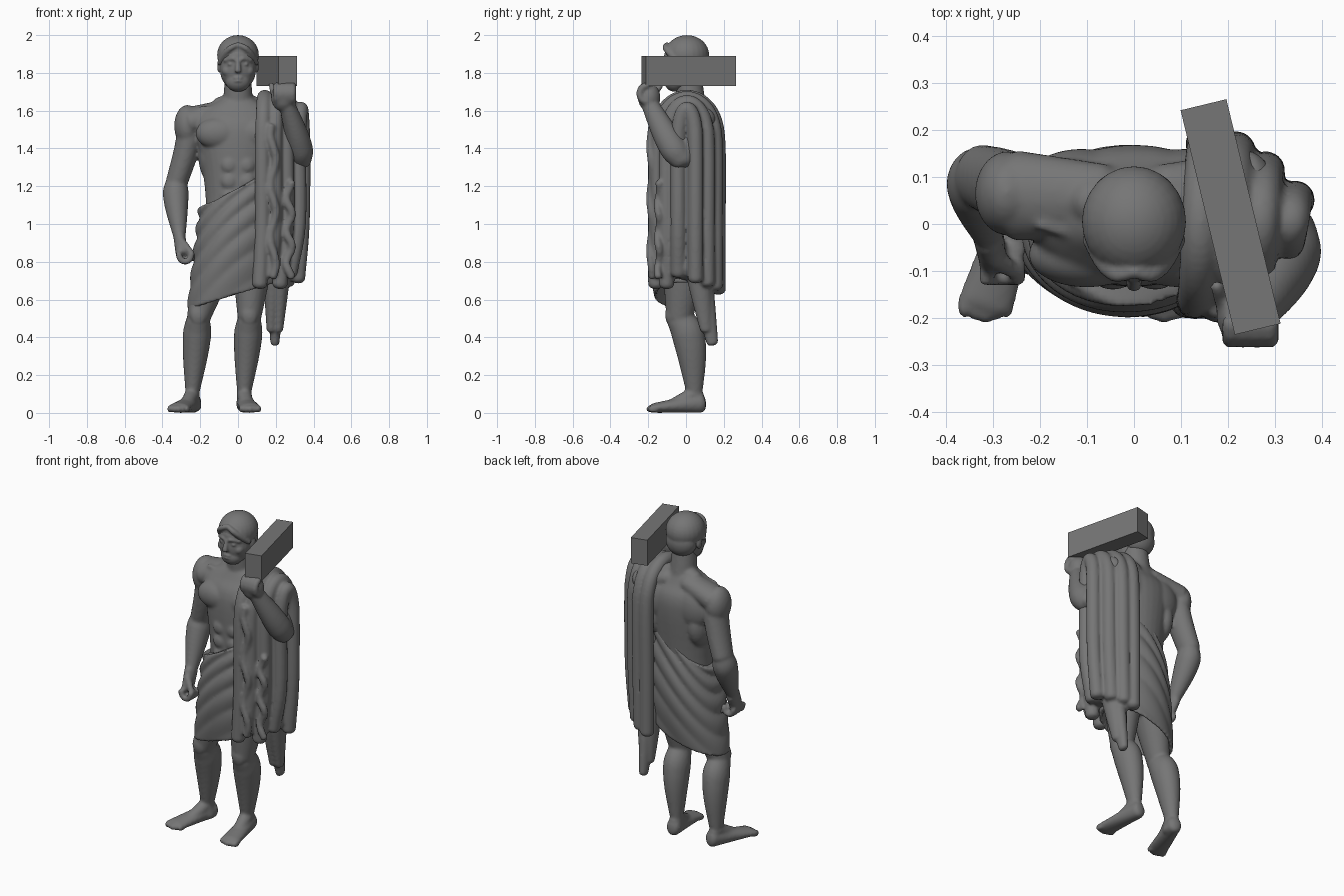
import bpy, bmesh
from math import sin, cos, pi
from mathutils import Vector, Matrix

cube = bpy.data.objects.get("Cube")
if cube:
    bpy.data.objects.remove(cube, do_unlink=True)

stone = bpy.data.materials.new("grey stone")
stone.use_nodes = True
grey = (.18, .18, .18, 1)
stone.diffuse_color = grey
stone.node_tree.nodes["Principled BSDF"].inputs["Base Color"].default_value = grey


def make(name, bm, voxel=0, smooth=3):
    """Turn a bmesh into an object, fusing overlapping parts into one skin."""
    bmesh.ops.recalc_face_normals(bm, faces=bm.faces)
    mesh = bpy.data.meshes.new(name)
    bm.to_mesh(mesh)
    bm.free()
    mesh.materials.append(stone)
    part = bpy.data.objects.new(name, mesh)
    bpy.context.scene.collection.objects.link(part)
    if voxel:
        fuse = part.modifiers.new("fuse", 'REMESH')
        fuse.mode = 'VOXEL'
        fuse.voxel_size = voxel
        fuse.use_smooth_shade = True
        relax = part.modifiers.new("relax", 'SMOOTH')
        relax.iterations = smooth


def blob(bm, x=0, y=0, z=0, wide=.1, deep=None, tall=None):
    """Ellipsoid; depth and height follow the width unless given."""
    size = Matrix.Diagonal((wide, deep or wide, tall or wide, 1))
    bmesh.ops.create_uvsphere(bm, u_segments=24, v_segments=16, radius=1,
                              matrix=Matrix.Translation((x, y, z)) @ size)


def skin(bm, rings):
    """Bridge rings of points and close both ends."""
    rows = [[bm.verts.new(point) for point in ring] for ring in rings]
    for low, high in zip(rows, rows[1:]):
        for j in range(len(low)):
            bm.faces.new((low[j - 1], low[j], high[j], high[j - 1]))
    bm.faces.new(rows[0])
    bm.faces.new(rows[-1])


def loft(bm, stations, sides=20, steps=5):
    """Smooth round-ended tube through (x, y, z, width radius, depth radius)."""
    pts = [Vector(station) for station in stations]
    pts = [2 * pts[0] - pts[1]] + pts + [2 * pts[-1] - pts[-2]]
    path = []
    for a, b, c, d in zip(pts, pts[1:], pts[2:], pts[3:]):
        for k in range(steps):
            t = k / steps
            path.append(b + ((c - a) * t + (2 * a - 5 * b + 4 * c - d) * t * t
                             + (3 * b - a - 3 * c + d) * t ** 3) / 2)
    path.append(pts[-2])
    spots = []
    for i, p in enumerate(path):
        ahead, behind = path[min(i + 1, len(path) - 1)], path[max(i - 1, 0)]
        spots.append((Vector(p[:3]), p[3], p[4], Vector((ahead - behind)[:3]).normalized()))
    first, last = spots[0], spots[-1]
    for bend in (.6, 1, 1.4):
        for (p, a, b, t), way in ((first, -1), (last, 1)):
            tip = (p + t * way * min(a, b) * sin(bend) * .6, a * cos(bend), b * cos(bend), t)
            spots.insert(0 if way < 0 else len(spots), tip)
    rings = []
    for p, a, b, t in spots:
        u = (Vector((1, 0, 0)) - t * t.x).normalized()
        v = t.cross(u)
        angles = [2 * pi * j / sides for j in range(sides)]
        rings.append([p + u * a * cos(angle) + v * b * sin(angle) for angle in angles])
    skin(bm, rings)


def limb(bm, start, end, thick, thin, swell=0, bow=(0, 0, 0), deep=1):
    """Tapering limb with a muscle swelling and a bowed axis."""
    stations = []
    for k in range(7):
        t = k / 6
        bulge = sin(pi * t ** .6)
        p = Vector(start).lerp(Vector(end), t) + Vector(bow) * bulge
        r = thick + (thin - thick) * t + swell * bulge
        stations.append((*p, r, r * deep))
    loft(bm, stations)


def curl(bm, centre, start, middle, r):
    """Finger bent in a half circle."""
    arc = [pi * k / 4 for k in range(5)]
    bend = [Vector(centre) + Vector(start) * cos(a) + Vector(middle) * sin(a) for a in arc]
    loft(bm, [(*p, r, r) for p in bend], sides=10)


# ---- torso with chest, back and stomach muscles
body = bmesh.new()
profile = [(.8, .17, .13), (1.15, .172, .135), (1.42, .21, .15), (1.53, .23, .14), (1.6, .19, .1), (1.66, .09, .07)]
loft(body, [(0, .04 * (z - 1), z, wide, deep) for z, wide, deep in profile], sides=32)
limb(body, (0, .03, 1.6), (0, .01, 1.8), .08, .07)
for side in (-1, 1):
    limb(body, (side * .03, .04, 1.645), (side * .1, .05, 1.62), .05, .05)
    limb(body, (side * .06, .05, 1.6), (side * .25, .06, 1.545), .06, .075, deep=1.3)
    limb(body, (side * .02, -.05, 1.61), (side * .2, 0, 1.61), .014, .014)
    blob(body, side * .1, -.065, 1.48, wide=.125, deep=.07, tall=.085)
    blob(body, side * .11, .09, 1.47, wide=.12, deep=.07, tall=.13)
    blob(body, side * .14, .04, 1.36, wide=.07, deep=.11, tall=.14)
    for k in range(3):
        blob(body, side * .045, -.11, 1.14 + k * .085, wide=.045, deep=.03)

# ---- right arm hanging, hand loosely curled
shoulder, elbow, wrist = (-.268, .065, 1.52), (-.325, .1, 1.22), (-.31, -.02, .94)
blob(body, *shoulder, wide=.07, deep=.09, tall=.11)
limb(body, shoulder, elbow, .064, .058, swell=.005, bow=(.02, 0, 0), deep=1.2)
limb(body, elbow, wrist, .058, .034, swell=.016, bow=(-.008, .01, 0), deep=1.1)
limb(body, wrist, (-.3, -.07, .84), .033, .03, deep=1.5)
for k in range(4):
    curl(body, (-.28, k * .03 - .115, .845), (-.035, 0, 0), (0, 0, -.045), .017)
limb(body, (-.3, -.07, .91), (-.24, -.11, .84), .022, .015)

# ---- left arm raised, fist under the beam
elbow, wrist = (.338, -.02, 1.335), (.26, -.19, 1.63)
limb(body, (.24, .04, 1.53), elbow, .065, .055)
limb(body, elbow, wrist, .052, .042, swell=.016, bow=(.01, -.01, 0), deep=1.1)
blob(body, .24, -.195, 1.67, wide=.066, deep=.06, tall=.075)
for k in range(4):
    curl(body, (.205 + k * .028, -.205, 1.69), (0, 0, -.045), (0, -.04, 0), .019)
limb(body, (.2, -.19, 1.66), (.175, -.13, 1.74), .022, .015)

# ---- legs and feet
right_leg = (-.11, 0, .85), (-.21, -.035, .5), (-.242, .045, .1), (-.232, -.315)
left_leg = (.08, 0, .85), (.06, -.035, .5), (.032, .045, .1), (.032, .064)
for hip, knee, ankle, (heel, toe) in (right_leg, left_leg):
    limb(body, hip, knee, .1, .062, swell=.01, deep=1.12)
    limb(body, knee, ankle, .061, .036, swell=.02, bow=(0, .03, 0), deep=1.16)
    blob(body, knee[0], -.08, .52, wide=.045, deep=.03, tall=.06)
    limb(body, ankle, (heel, .045, .03), .036, .04, deep=1.4)
    sole = []
    for k in range(5):
        t = k / 4
        height = .052 - .026 * t
        sole.append((heel + (toe - heel) * t, .08 - .25 * t, height, .042 + .018 * t, height))
        blob(body, toe + (k - 2) * .023, -.185 + abs(k - 2) * .006, .021, wide=.014, deep=.028, tall=.02)
    loft(body, sole)
    limb(body, ankle, ((heel + toe) / 2, -.07, .04), .04, .035)
make("body", body, voxel=.009, smooth=5)

# ---- head
head = bmesh.new()
blob(head, z=1.875, wide=.104, deep=.118, tall=.11)
blob(head, y=-.025, z=1.82, wide=.096, deep=.09, tall=.115)
blob(head, y=-.06, z=1.755, wide=.066, deep=.055, tall=.055)
limb(head, (0, -.112, 1.87), (0, -.128, 1.81), .011, .017)
for lip in (1.757, 1.773):
    blob(head, y=-.109, z=lip, wide=.025, deep=.012, tall=.008)
for side in (-1, 1):
    limb(head, (side * .012, -.112, 1.868), (side * .07, -.082, 1.865), .009, .009, bow=(0, -.008, .008))
    eye, cheek, ear = side * .038, side * .055, side * .1
    blob(head, eye, -.1, 1.845, wide=.018, deep=.012, tall=.009)
    blob(head, cheek, -.07, 1.81, wide=.03)
    blob(head, ear, .01, 1.83, wide=.01, deep=.022, tall=.03)
make("head", head, voxel=.006)

# ---- hair cap with locks parted over the forehead
hair = bmesh.new()
blob(hair, y=.005, z=1.895, wide=.111, deep=.118, tall=.105)
blob(hair, y=.045, z=1.84, wide=.096, deep=.076, tall=.09)
for side in (-1, 1):
    limb(hair, (0, -.098, 1.945), (side * .1, -.03, 1.85), .016, .012, bow=(side * .022, -.022, .005), deep=1.2)
make("hair", hair, voxel=.007)


# ---- wrapped skirt with slanting folds and a hollow hem
def skirt_ring(t, scale=1, lift=0, count=72):
    ring = []
    for j in range(count):
        c, s = cos(2 * pi * j / count), sin(2 * pi * j / count)
        top = 1.19 + .1 * c + max(s, 0) * (.05 + .06 * c)
        hem = .62 + .07 * c
        pleat = abs(sin(pi * (4.6 * t ** .8 + .8 * c + s * s / 2))) - .6
        r = scale * (1 + pleat * (.11 - .09 * t))
        ring.append((c * (.205 + .035 * t) * r - .03 * t,
                     s * (.155 + .025 * sin(pi * t)) * r - .015,
                     top + (hem - top) * t + lift))
    return ring


skirt = bmesh.new()
rows = 60
outside = [skirt_ring(i / rows) for i in range(rows + 1)]
skin(skirt, [skirt_ring(0, scale=.85), *outside, skirt_ring(1, scale=.9), skirt_ring(1, scale=.85, lift=.12)])
make("skirt", skirt, voxel=.009)

# ---- cloak: pleats hung over the left shoulder, nested toward the arm
cloak = bmesh.new()
spring = 1.4
for k in range(4):
    x, depth, peak, r = .13 + .063 * k, .165 * cos(.43 * k), 1.67 - .007 * k * k, .041
    hem = .68 + .06 * (k % 2)
    line = [(x - .015 - .01 * k, -depth, hem), (x, -depth, 1)]
    for step in range(7):
        angle = pi * step / 6
        line.append((x + .004 * step, -depth * cos(angle), spring + (peak - spring) * sin(angle) ** .8))
    line += [(x + .02, depth, 1), (x + .02 - .008 * k, depth, .65 + .02 * k)]
    loft(cloak, [(px, py + .005, pz, r, r) for px, py, pz in line], sides=16)
limb(cloak, (.22, .01, .76), (.22, .015, 1.5), .095, .11, deep=1.15)
limb(cloak, (.22, .015, 1.4), (.215, .02, 1.61), .11, .09)

# rippled cloth edges cascading down the front
for k in range(2):
    edge = []
    for step in range(15):
        wave = step * 1.3 + 2 * k
        edge.append((.185 + .085 * k + .016 * sin(wave), .04 * k - .185 + .006 * cos(wave),
                     .72 + (.8 - .3 * k) * step / 14, .022, .02))
    loft(cloak, edge, sides=12)

# long tail hanging lowest
for k in (-1, 0, 1):
    limb(cloak, (.21 + .02 * k, .05, .85), (.195 + .02 * k, .14 - .035 * abs(k), .37 + .07 * abs(k)),
         .05, .024, swell=.008, deep=1.3)
make("cloak", cloak, voxel=.009, smooth=2)

# ---- beam carried on the shoulder
beam = bmesh.new()
spin = Matrix.Rotation(.237, 4, 'Z') @ Matrix.Diagonal((.1, .49, .16, 1))
bmesh.ops.create_cube(beam, size=1, matrix=Matrix.Translation((.205, .015, 1.81)) @ spin)
make("beam", beam)
